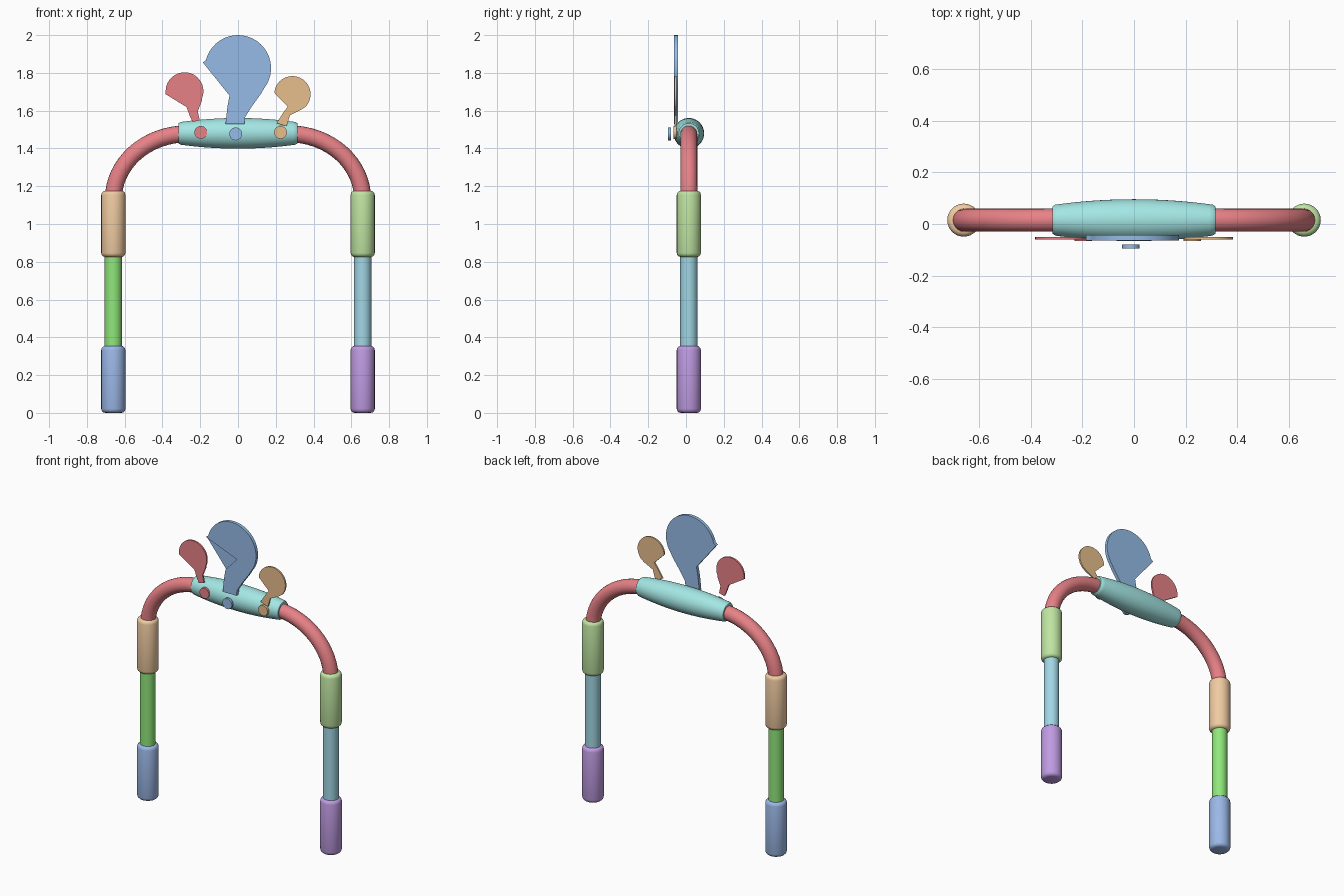
import bpy, bmesh
from math import sin, cos, pi, radians
from mathutils import Vector

if "Cube" in bpy.data.objects:
    bpy.data.objects.remove(bpy.data.objects["Cube"])

Y0 = 0.015  # depth of the tube centreline


def finish(name, bm, color, smooth=True):
    bmesh.ops.recalc_face_normals(bm, faces=bm.faces)
    me = bpy.data.meshes.new(name)
    bm.to_mesh(me)
    bm.free()
    ob = bpy.data.objects.new(name, me)
    bpy.context.collection.objects.link(ob)
    mat = bpy.data.materials.new(name + "_colour")
    mat.diffuse_color = (*color, 1)
    mat.use_nodes = True
    mat.node_tree.nodes["Principled BSDF"].inputs["Base Color"].default_value = mat.diffuse_color
    me.materials.append(mat)
    bpy.ops.object.select_all(action='DESELECT')
    ob.select_set(True)
    bpy.context.view_layer.objects.active = ob
    if smooth:
        bpy.ops.object.shade_smooth_by_angle(angle=radians(35))
    return ob


def sweep(name, stations, color, n=32):
    """Round skin through (centre, direction, radius) stations in the xz plane."""
    bm = bmesh.new()
    side = Vector((0, 1, 0))
    rings = []
    for c, d, r in stations:
        up = Vector(d).normalized().cross(side)
        rings.append([bm.verts.new(Vector(c) + r * (cos(2 * pi * i / n) * side + sin(2 * pi * i / n) * up))
                      for i in range(n)])
    for a, b in zip(rings, rings[1:]):
        for i in range(n):
            bm.faces.new((a[i], a[(i + 1) % n], b[(i + 1) % n], b[i]))
    bm.faces.new(rings[0])
    bm.faces.new(rings[-1])
    return finish(name, bm, color)


def post(name, x, z0, z1, r, color, b=0.0):
    prof = [(z0, r), (z1, r)]
    if b:  # rounded rims
        q = [(b * (1 - sin(t * pi / 6)), b * (1 - cos(t * pi / 6))) for t in range(4)]
        prof = [(z0 + u, r - v) for u, v in reversed(q)] + [(z1 - u, r - v) for u, v in q]
    sweep(name, [((x, Y0, z), (0, 0, 1), rr) for z, rr in prof], color)


def plate(name, pts, y0, y1, color):
    bm = bmesh.new()
    f = bm.faces.new([bm.verts.new((x, y0, z)) for x, z in pts])
    g = bmesh.ops.extrude_face_region(bm, geom=[f])
    vs = [v for v in g['geom'] if isinstance(v, bmesh.types.BMVert)]
    bmesh.ops.translate(bm, vec=(0, y1 - y0, 0), verts=vs)
    finish(name, bm, color)


def arc(cx, cz, r, a0, a1, n=24):
    return [(cx + r * cos(radians(a0 + (a1 - a0) * i / n)),
             cz + r * sin(radians(a0 + (a1 - a0) * i / n))) for i in range(n + 1)]


RED, BLUE, ORANGE = (.80, .22, .24), (.30, .50, .80), (.80, .52, .27)

# Legs: foot grip, thin pole, upper grip; then the curved arm
legs = (("left", -1, (.33, .48, .80), (.28, .80, .20), (.87, .60, .36)),
        ("right", 1, (.52, .33, .76), (.36, .68, .78), (.52, .78, .36)))
for side, s, foot, pole, grip in legs:
    post(side + "_foot", s * .66, 0, .355, .064, foot, .022)
    post(side + "_pole", s * .66, .34, .84, .046, pole)
    post(side + "_grip", s * .66, .825, 1.176, .064, grip, .022)
    st = [((s * .66, Y0, 1.12), (0, 0, 1), .045)]
    for i in range(17):
        t = pi / 2 * i / 16
        st.append(((s * (.27 + .39 * cos(t)), Y0, 1.13 + .347 * sin(t)),
                   (-s * .39 * sin(t), 0, .347 * cos(t)), .045))
    sweep(side + "_arm", st, RED, 20)

# Barrel-shaped hub
prof = [(-.315, .042), (-.315, .053), (-.305, .060)]
prof += [(x, .081 - .019 * (x / .29) ** 2) for x in [-.29 + .58 * i / 16 for i in range(17)]]
prof += [(.305, .060), (.315, .053), (.315, .042)]
sweep("hub", [((x, Y0, 1.48), (1, 0, 0), r) for x, r in prof], (.37, .80, .78), 40)

# Large centre fan: back plate plus a notched front layer
body = [(-.066, 1.53), (.034, 1.53), (.037, 1.565), (.075, 1.625), (.122, 1.69)]
body += arc(0, 1.825, .175, -38, 166) + [(-.186, 1.855)]
neck = [(-.045, 1.68), (-.056, 1.62)]
plate("centre_fan_back", body + neck, -.043, -.057, BLUE)
plate("centre_fan_front", body + [(.037, 1.767)] + neck, -.055, -.064, BLUE)

# Small side fans
plate("left_fan", [(-.24, 1.54), (-.203, 1.55), (-.213, 1.597), (-.192, 1.65)]
      + arc(-.283, 1.703, .1, -22, 180) + [(-.383, 1.687), (-.272, 1.619), (-.257, 1.576)],
      -.050, -.061, RED)
plate("right_fan", [(.204, 1.534), (.257, 1.518), (.275, 1.575), (.335, 1.605)]
      + arc(.288, 1.687, .096, -45, 170) + [(.195, 1.69), (.264, 1.622), (.24, 1.59)],
      -.050, -.061, ORANGE)

# Buttons on the hub front
for name, x, z, y0, y1, col in (("left_button", -.197, 1.485, -.05, -.066, RED),
                                ("centre_button", -.012, 1.477, -.08, -.095, BLUE),
                                ("right_button", .225, 1.485, -.05, -.066, ORANGE)):
    plate(name, arc(x, z, .034, 0, 345, 23), y0, y1, col)
